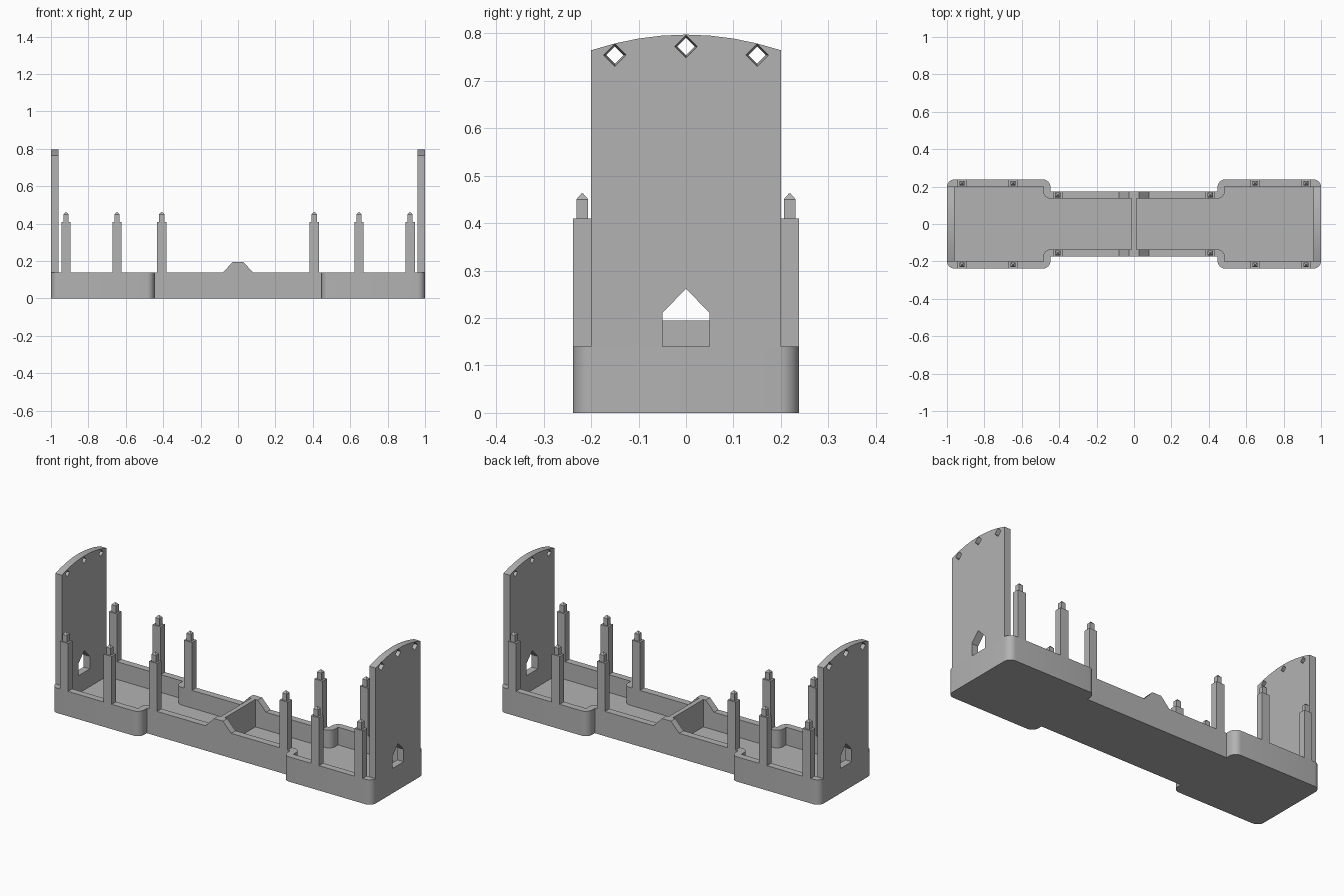
import bpy, math
from mathutils import Vector

cube = bpy.data.objects.get("Cube")
if cube:
    bpy.data.objects.remove(cube)

grey = bpy.data.materials.new("light grey")
grey.use_nodes = True
COLOUR = (0.45, 0.45, 0.45, 1)
grey.diffuse_color = COLOUR
grey.node_tree.nodes["Principled BSDF"].inputs["Base Color"].default_value = COLOUR

WALL_TOP = 0.14
FLOOR = 0.04


def loft(name, rings):
    """Solid through rings of equally many points, capped at both ends."""
    n = len(rings[0])
    verts = [p for ring in rings for p in ring]
    faces = [list(range(n))[::-1], [len(verts) - n + i for i in range(n)]]
    for k in range(len(rings) - 1):
        for i in range(n):
            j = (i + 1) % n
            faces.append([k * n + i, k * n + j, (k + 1) * n + j, (k + 1) * n + i])
    mesh = bpy.data.meshes.new(name)
    mesh.from_pydata(verts, [], faces)
    # Turn inside-out solids the right way round
    volume = 0
    for f in faces:
        a = Vector(verts[f[0]])
        for i in range(1, len(f) - 1):
            volume += a.dot(Vector(verts[f[i]]).cross(Vector(verts[f[i + 1]])))
    if volume < 0:
        mesh.flip_normals()
    mesh.materials.append(grey)
    obj = bpy.data.objects.new(name, mesh)
    bpy.context.collection.objects.link(obj)
    return obj


def prism(name, outline, axis, lo, hi):
    """Extrude a 2D outline along the x, y or z axis."""
    place = {"x": lambda a, b, d: (d, a, b),
             "y": lambda a, b, d: (a, d, b),
             "z": lambda a, b, d: (a, b, d)}[axis]
    return loft(name, [[place(a, b, d) for a, b in outline] for d in (lo, hi)])


def rounded(corners, steps=8):
    """Outline from (x, y, radius) corners, all of them right angles."""
    points = []
    for i, (x, y, r) in enumerate(corners):
        p = Vector((x, y))
        if r == 0:
            points.append(p)
            continue
        a = (Vector(corners[i - 1][:2]) - p).normalized()
        b = (Vector(corners[(i + 1) % len(corners)][:2]) - p).normalized()
        for k in range(steps + 1):
            t = math.pi / 2 * k / steps
            points.append(p + r * (a + b - b * math.cos(t) - a * math.sin(t)))
    return points


def cut(target, cutters):
    for cutter in cutters:
        mod = target.modifiers.new("cut", "BOOLEAN")
        mod.operation = "DIFFERENCE"
        mod.solver = "EXACT"
        mod.object = cutter
    bpy.context.view_layer.update()
    graph = bpy.context.evaluated_depsgraph_get()
    result = bpy.data.meshes.new_from_object(target.evaluated_get(graph))
    target.modifiers.clear()
    target.data = result
    for cutter in cutters:
        bpy.data.objects.remove(cutter)


def smooth(obj):
    bpy.ops.object.select_all(action="DESELECT")
    obj.select_set(True)
    bpy.context.view_layer.objects.active = obj
    bpy.ops.object.shade_smooth_by_angle(angle=math.radians(25))


# Tray: wide ends, narrow middle, two pockets with a divider between them
quarter = [(1, 0.238, 0.04), (0.447, 0.238, 0.04), (0.447, 0.175, 0)]
half = quarter + [(-x, y, r) for x, y, r in reversed(quarter)]
outline = half + [(x, -y, r) for x, y, r in reversed(half)]
tray = prism("tray", rounded(outline), "z", 0, WALL_TOP)

pocket = [(0.96, 0.2, 0), (0.485, 0.2, 0), (0.485, 0.136, 0.038), (0.013, 0.136, 0)]
pocket += [(x, -y, r) for x, y, r in reversed(pocket)]
cut(tray, [prism("pocket_cutter", [(s * p.x, p.y) for p in rounded(pocket)],
                 "z", FLOOR, 0.3) for s in (1, -1)])
smooth(tray)

# Raised middle: sloped humps on both walls, joined by the divider
hump = [(-0.08, WALL_TOP), (0.08, WALL_TOP), (0.028, 0.195), (-0.028, 0.195)]
for side, s in (("front", -1), ("back", 1)):
    prism(side + "_hump", hump, "y", s * 0.136, s * 0.175)
divider = [(-0.013, WALL_TOP), (0.013, WALL_TOP), (0.013, 0.195), (-0.013, 0.195)]
prism("divider_top", divider, "y", -0.136, 0.136)

# End panels with an arched top, a house-shaped opening and flared diamond holes
SEGMENTS = 8
arch = []
for i in range(SEGMENTS + 1):
    t = 1 - 2 * i / SEGMENTS
    arch.append((0.2 * t, 0.797 - 0.033 * t * t))
panel_outline = [(-0.2, WALL_TOP), (0.2, WALL_TOP)] + arch
house = [(-0.05, 0.1), (0.05, 0.1), (0.05, 0.21), (0, 0.262), (-0.05, 0.21)]


def diamond(x, y, z, h):
    return [(x, y + h, z), (x, y, z + h), (x, y - h, z), (x, y, z - h)]


for side, s in (("left", 1), ("right", -1)):
    panel = prism(side + "_end_panel", panel_outline, "x", s * 0.96, s)
    cutters = [prism("opening_cutter", house, "x", s * 0.9, s * 1.1)]
    for y, z in ((-0.15, 0.754), (0, 0.772), (0.15, 0.754)):
        cutters.append(loft("hole_cutter", [diamond(s * 0.95, y, z, 0.017),
                                            diamond(s * 1.001, y, z, 0.024)]))
    cut(panel, cutters)
    smooth(panel)

# Posts on the walls, each with a narrower pointed peg
STAGES = [(0.025, 0.0195, WALL_TOP), (0.025, 0.0195, 0.41), (0.014, 0.0125, 0.41),
          (0.014, 0.0125, 0.45), (0.002, 0.002, 0.462)]
for place, px, py in (("outer", 0.92, 0.2185), ("middle", 0.647, 0.2185),
                      ("inner", 0.408, 0.1555)):
    for side, sx in (("left", 1), ("right", -1)):
        for face, sy in (("front", -1), ("back", 1)):
            x, y = sx * px, sy * py
            loft(f"{face}_{side}_{place}_post",
                 [[(x - w, y - d, z), (x + w, y - d, z), (x + w, y + d, z), (x - w, y + d, z)]
                  for w, d, z in STAGES])
